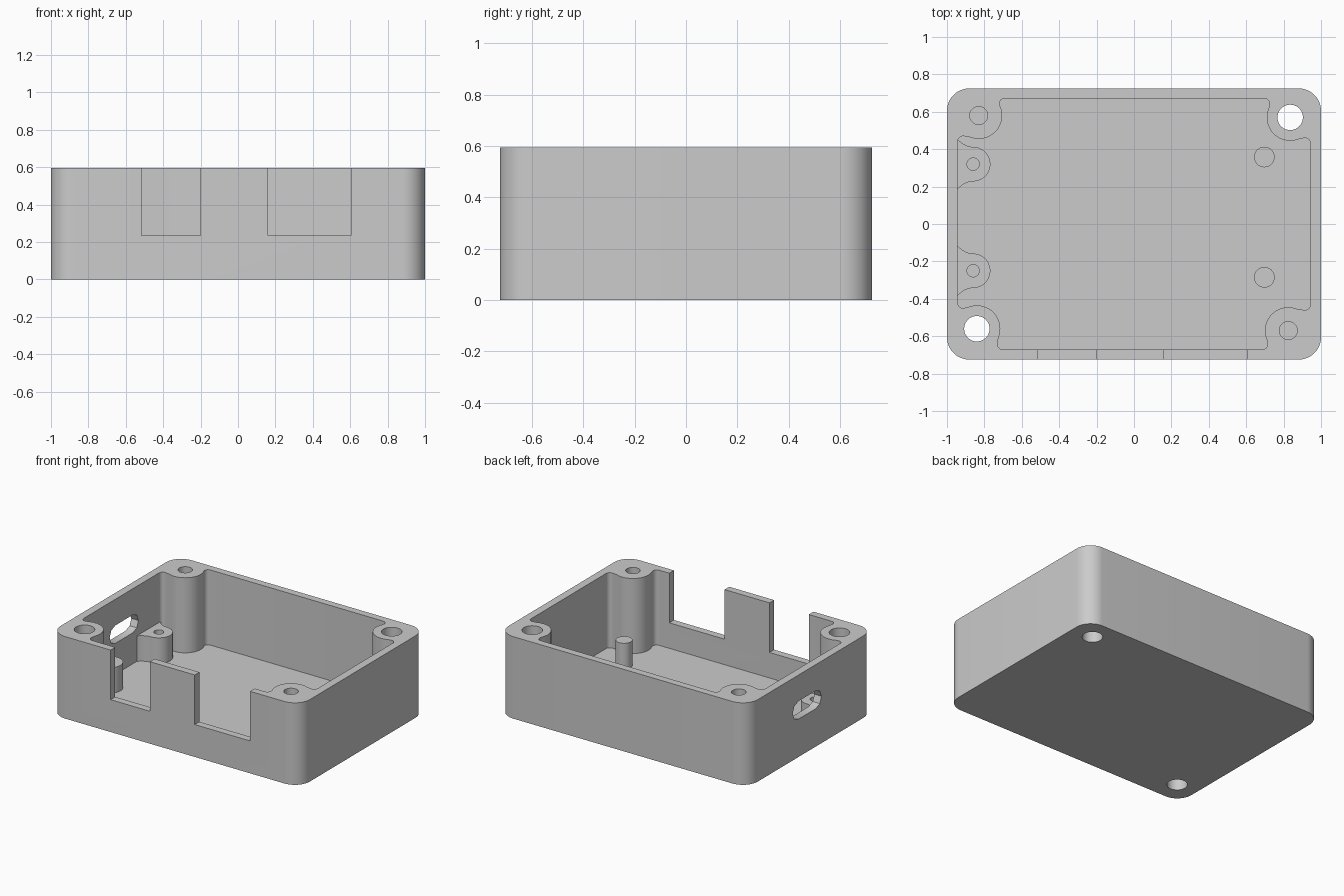
import bpy, bmesh
from math import sin, cos, radians

old = bpy.data.objects.get("Cube")
if old:
    bpy.data.objects.remove(old)

grey = bpy.data.materials.new("matte_grey")
grey.use_nodes = True
grey.diffuse_color = (0.6, 0.6, 0.6, 1)
grey.node_tree.nodes["Principled BSDF"].inputs["Base Color"].default_value = (0.6, 0.6, 0.6, 1)

HEIGHT, FLOOR, LEDGE = 0.595, 0.05, 0.235


def arc(cx, cy, r, a0, a1, steps):
    angles = [radians(a0 + (a1 - a0) * i / steps) for i in range(steps + 1)]
    return [(cx + r * cos(a), cy + r * sin(a)) for a in angles]


def circle(cx, cy, r, steps=40):
    return arc(cx, cy, r, 0, 360, steps)[:-1]


def rect(x0, y0, x1, y1):
    return [(x0, y0), (x1, y0), (x1, y1), (x0, y1)]


def prism(name, outline, low, high, axis="z"):
    """Extrude a closed outline along z, or along x for an outline in y and z."""
    bm = bmesh.new()
    place = (lambda p, d: (p[0], p[1], d)) if axis == "z" else (lambda p, d: (d, p[0], p[1]))
    face = bm.faces.new([bm.verts.new(place(p, low)) for p in outline])
    grown = bmesh.ops.extrude_face_region(bm, geom=[face])["geom"]
    shift = place((0, 0), high - low)
    bmesh.ops.translate(bm, vec=shift, verts=[v for v in grown if isinstance(v, bmesh.types.BMVert)])
    bmesh.ops.recalc_face_normals(bm, faces=bm.faces)
    mesh = bpy.data.meshes.new(name)
    bm.to_mesh(mesh)
    bm.free()
    mesh.materials.append(grey)
    obj = bpy.data.objects.new(name, mesh)
    bpy.context.collection.objects.link(obj)
    return obj


def activate(obj):
    bpy.ops.object.select_all(action="DESELECT")
    obj.select_set(True)
    bpy.context.view_layer.objects.active = obj


def cut(obj, outline, low, high, axis="z"):
    cutter = prism("cutter", outline, low, high, axis)
    cutter.hide_render = True
    mod = obj.modifiers.new("cut", "BOOLEAN")
    mod.operation, mod.solver, mod.object = "DIFFERENCE", "EXACT", cutter
    activate(obj)
    bpy.ops.object.modifier_apply(modifier=mod.name)
    bpy.data.objects.remove(cutter)


def smooth(obj):
    activate(obj)
    bpy.ops.object.shade_smooth_by_angle(angle=radians(30))


# Screw bosses in the corners: side signs, boss centre
BOSSES = [(1, 1, 0.835, 0.57), (-1, 1, 0.83, 0.58), (-1, -1, 0.84, 0.56), (1, -1, 0.825, 0.57)]

# Outer shell with rounded upright corners
shell_outline = []
for i, (sx, sy, _, _) in enumerate(BOSSES):
    shell_outline += arc(sx * 0.88, sy * 0.605, 0.12, 90 * i, 90 * i + 90, 12)
case = prism("case_body", shell_outline, 0, HEIGHT)

# Cavity outline, bulging inward around each boss
cavity = []
for sx, sy, bx, by in BOSSES:
    wall_x, wall_y, r = 0.943, 0.672, 0.03
    corner = arc(wall_x - r, by - 0.11 - r, r, 0, 90, 6)
    corner += arc(bx, by, 0.125, -67, -203, 18)
    corner += arc(bx - 0.11 - r, wall_y - r, r, 0, 90, 6)
    corner = [(sx * x, sy * y) for x, y in corner]
    cavity += corner if sx * sy > 0 else corner[::-1]
cut(case, cavity, FLOOR, HEIGHT + 0.1)

# Screw holes: two pass right through, two are blind
for sx, sy, bx, by in BOSSES:
    through = sx * sy > 0
    cut(case, circle(sx * bx, sy * by, 0.068 if through else 0.048),
        -0.1 if through else 0.2, HEIGHT + 0.1)

# Connector notches in the front wall
for x0, x1 in ((-0.515, -0.2), (0.16, 0.605)):
    cut(case, rect(x0, -0.8, x1, -0.65), LEDGE, HEIGHT + 0.1)

# Faceted port slot in the right-hand wall
slot = arc(0.14, 0.34, 0.065, -90, 90, 4) + arc(-0.06, 0.34, 0.065, 90, 270, 4)
cut(case, slot, -1.1, -0.9, "x")
smooth(case)

# Board standoffs flared into the wall, with pilot holes
for name, y in (("rear_standoff", 0.32), ("front_standoff", -0.25)):
    x, r = -0.86, 0.092
    flare = [(x - 0.085 * t / 6, r + 0.043 * (t / 6) ** 2) for t in range(1, 7)]
    outline = [(-0.96, y - 0.135)] + [(px, y - py) for px, py in flare[::-1]]
    outline += arc(x, y, r, -90, 90, 24)
    outline += [(px, y + py) for px, py in flare] + [(-0.96, y + 0.135)]
    standoff = prism(name, outline, FLOOR - 0.01, LEDGE)
    cut(standoff, circle(x, y, 0.033, 24), 0.08, 0.4)
    smooth(standoff)

# Plain board support posts
for name, y in (("rear_post", 0.358), ("front_post", -0.285)):
    smooth(prism(name, circle(0.697, y, 0.055, 32), FLOOR - 0.01, LEDGE))
